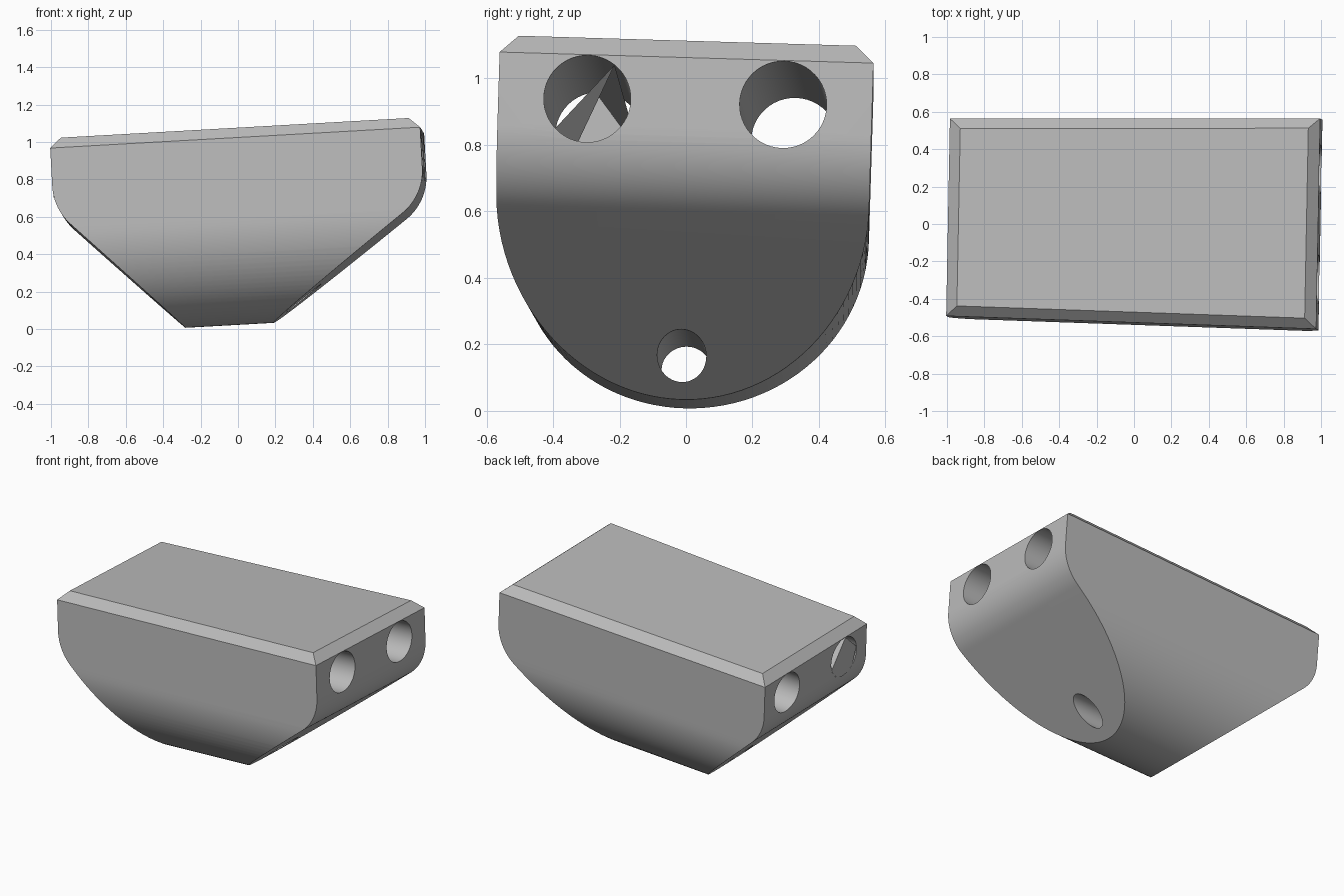
import bpy, bmesh
from math import sin, cos, tan, pi, radians
from mathutils import Euler, Vector

cube = bpy.data.objects.get("Cube")
if cube:
    bpy.data.objects.remove(cube, do_unlink=True)

LEFT, RIGHT = -0.94, 1.042        # end walls along the block
BOTTOM, TOP, CHAMFER = 0.022, 1.06, 0.054
MID_Y = -0.011
HOLE_R = 0.131
TILT = Euler((radians(-1.7), radians(-3.2), radians(-1.0))).to_matrix().to_4x4()

grey = bpy.data.materials.new("plain grey")
grey.use_nodes = True
colour = (0.5, 0.5, 0.5, 1)
grey.diffuse_color = colour
grey.node_tree.nodes["Principled BSDF"].inputs["Base Color"].default_value = colour


def make_object(name, bm):
    bmesh.ops.recalc_face_normals(bm, faces=bm.faces)
    mesh = bpy.data.meshes.new(name)
    bm.to_mesh(mesh)
    bm.free()
    mesh.materials.append(grey)
    obj = bpy.data.objects.new(name, mesh)
    bpy.context.collection.objects.link(obj)
    return obj


def loft(name, ring_a, ring_b):
    bm = bmesh.new()
    a = [bm.verts.new(p) for p in ring_a]
    b = [bm.verts.new(p) for p in ring_b]
    for i in range(len(a)):
        j = (i + 1) % len(a)
        bm.faces.new((a[i], a[j], b[j], b[i]))
    bm.faces.new(a)
    bm.faces.new(b)
    return make_object(name, bm)


def combine(target, tool, operation):
    mod = target.modifiers.new("combine", 'BOOLEAN')
    mod.operation, mod.solver, mod.object = operation, 'EXACT', tool
    bpy.context.view_layer.objects.active = target
    bpy.ops.object.modifier_apply(modifier=mod.name)
    bpy.data.objects.remove(tool, do_unlink=True)


def u_section(x):
    # round-bottomed cross-section that widens toward the +x end
    half = 0.528 + 0.035 * (x - LEFT) / (RIGHT - LEFT)
    pts = [(half - CHAMFER, TOP), (half, TOP - CHAMFER)]
    n = 56
    pts += [(half * cos(pi * i / n), BOTTOM + 0.55 * (1 - sin(pi * i / n)))
            for i in range(n + 1)]
    pts += [(-half, TOP - CHAMFER), (CHAMFER - half, TOP)]
    return [(x, MID_Y + y, z) for y, z in pts]


def rounded_end(wall, foot, corner_z, side, radius=0.29, n=14):
    # chamfered top, vertical wall, filleted corner and slanted underside
    corner = Vector((wall, corner_z))
    slant = Vector((foot, BOTTOM)) - corner
    down = slant.normalized()
    turn = Vector((0, -1)).angle(down)
    centre = corner + Vector((-side * radius, radius * tan(turn / 2)))
    pts = [(wall - side * CHAMFER * 1.1, TOP), (wall, TOP - CHAMFER)]
    pts += [(centre.x + side * radius * cos(turn * i / n),
             centre.y - radius * sin(turn * i / n)) for i in range(n + 1)]
    end = corner + slant * 1.1     # run past the underside
    return pts + [(end.x, end.y)]


# Body: lofted U section trimmed by the end outline
body = loft("body", u_section(LEFT - 0.1), u_section(RIGHT + 0.1))
outline = rounded_end(RIGHT, 0.192, 0.64, 1) + rounded_end(LEFT, -0.28, 0.68, -1)[::-1]
trim = loft("end_trim", [(x, -1, z) for x, z in outline], [(x, 1, z) for x, z in outline])
combine(body, trim, 'INTERSECT')


def rim(x, y, z, r, angles):
    return [Vector((x, y + r * cos(a), z + r * sin(a))) for a in angles]


# Bores: two large ones side by side and a small one below
around = [2 * pi * i / 48 for i in range(48)]
for y, z, r in ((0.295, 0.873, HOLE_R), (-0.295, 0.873, HOLE_R), (0, 0.145, 0.074)):
    bore = loft("bore", *[rim(x, MID_Y + y, z, r, around) for x in (-2, 2)])
    combine(body, bore, 'DIFFERENCE')

# Thin web across the far end of the front bore
centre = (MID_Y - 0.295, 0.873, HOLE_R)
apex = rim(RIGHT, *centre, [radians(53)])[0]
top, left, low, *bottom, right = rim(
    LEFT + 0.001, *centre, [radians(a) for a in (96, 171, 225, 250, 275, 300, 320, 340)])
bm = bmesh.new()
for face in ((top, left, low, *bottom, right), (apex, left, low), (apex, top, right)):
    bm.faces.new([bm.verts.new(p) for p in face])
web = make_object("bore_web", bm)

# Lean the whole block and shade it
for obj in (body, web):
    obj.data.transform(TILT)
bpy.ops.object.select_all(action='DESELECT')
body.select_set(True)
bpy.context.view_layer.objects.active = body
bpy.ops.object.shade_smooth_by_angle(angle=radians(25))
